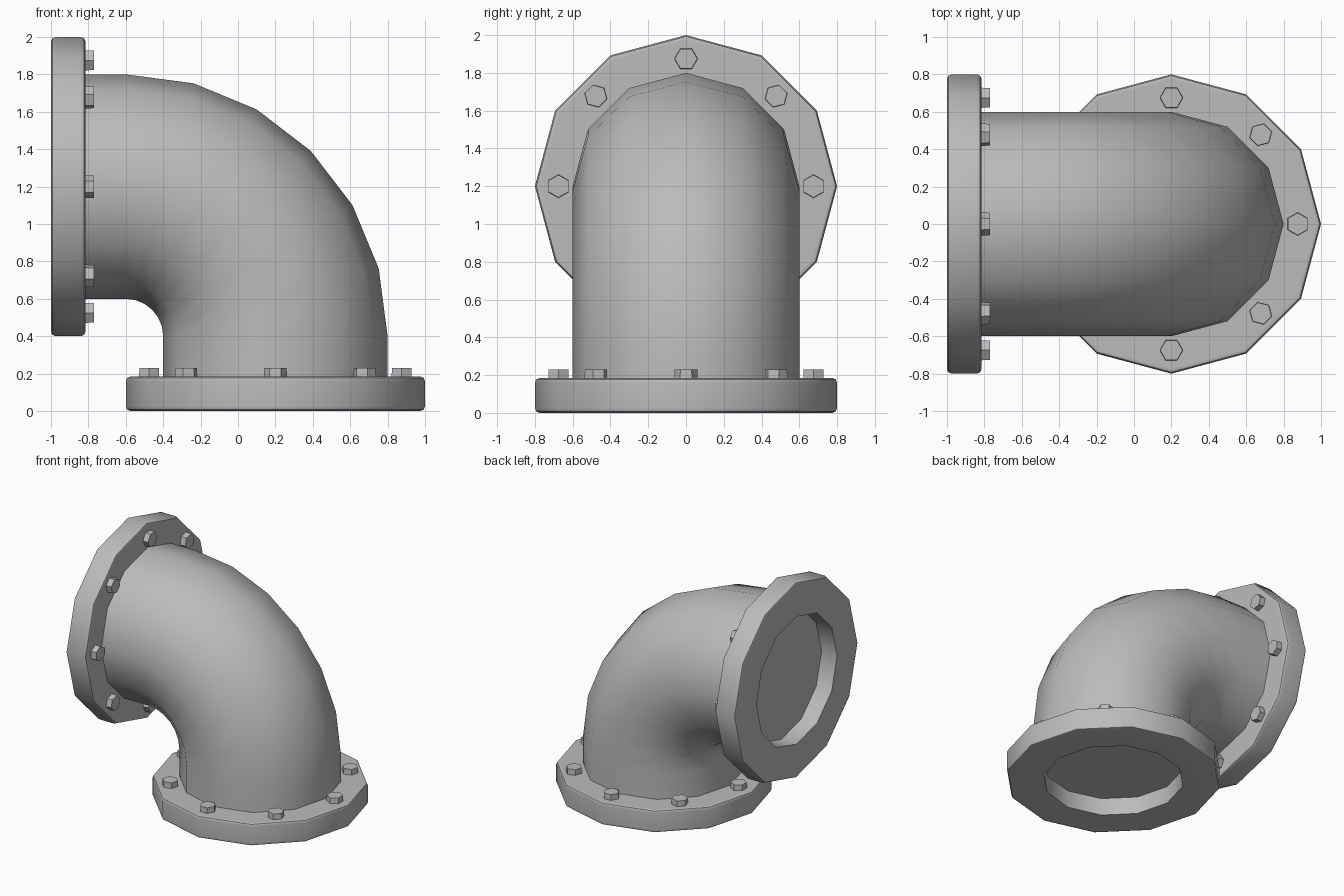
import bpy, bmesh
from math import cos, sin, pi, radians
from mathutils import Matrix, Vector

if "Cube" in bpy.data.objects:
    bpy.data.objects.remove(bpy.data.objects["Cube"])

SIDES = 12
PIPE_R, FLANGE_R, HOLE_R = 0.6, 0.8, 0.52
FLANGE_T, RECESS = 0.185, 0.14
BOLT_CIRCLE, BOLT_R, BOLT_H = 0.675, 0.063, 0.045

metal = bpy.data.materials.new("grey metal")
metal.use_nodes = True
metal.diffuse_color = (0.5, 0.5, 0.5, 1)
metal.node_tree.nodes["Principled BSDF"].inputs["Base Color"].default_value = (0.5, 0.5, 0.5, 1)


def finish(bm, name, matrix=Matrix()):
    """Turn a bmesh into a smooth object with sharp corners kept."""
    bmesh.ops.recalc_face_normals(bm, faces=bm.faces)
    mesh = bpy.data.meshes.new(name)
    bm.to_mesh(mesh)
    bm.free()
    mesh.shade_smooth()
    mesh.set_sharp_from_angle(angle=radians(40))
    mesh.materials.append(metal)
    obj = bpy.data.objects.new(name, mesh)
    obj.matrix_world = matrix
    bpy.context.collection.objects.link(obj)
    return obj


def ring(bm, radius, z):
    return [bm.verts.new((radius * cos(2 * pi * i / SIDES), radius * sin(2 * pi * i / SIDES), z))
            for i in range(SIDES)]


def bridge(bm, a, b):
    for i in range(len(a)):
        j = (i + 1) % len(a)
        bm.faces.new((a[i], a[j], b[j], b[i]))


def flange(name, matrix):
    """Thick disc with a rounded rim and a recessed opening underneath."""
    bm = bmesh.new()
    rings = [ring(bm, HOLE_R, RECESS), ring(bm, HOLE_R, 0),
             ring(bm, FLANGE_R, 0), ring(bm, FLANGE_R, FLANGE_T)]
    for a, b in zip(rings, rings[1:]):
        bridge(bm, a, b)
    bm.faces.new(rings[0])
    bm.faces.new(rings[-1])
    rim = [e for r in rings[2:] for e in bm.edges if all(v in r for v in e.verts)]
    bmesh.ops.bevel(bm, geom=rim, offset=0.025, segments=2, profile=0.5, affect='EDGES')
    obj = finish(bm, name, matrix)
    obj.modifiers.new("even shading", 'WEIGHTED_NORMAL').keep_sharp = True


def bolts(name, matrix):
    """Eight hexagonal bolt heads around the flange."""
    for i in range(8):
        bm = bmesh.new()
        bmesh.ops.create_cone(bm, cap_ends=True, segments=6, radius1=BOLT_R,
                              radius2=BOLT_R * 0.95, depth=BOLT_H + 0.02)
        # Turn so that two corners of the hexagon lie along the tangent
        corner = max((v.co for v in bm.verts), key=lambda c: c.y)
        on_axis = abs(corner.x) < 0.001
        bmesh.ops.rotate(bm, verts=bm.verts, cent=(0, 0, 0),
                         matrix=Matrix.Rotation(0 if on_axis else pi / 6, 3, 'Z'))
        place = (Matrix.Rotation(i * pi / 4, 4, 'Z')
                 @ Matrix.Translation((BOLT_CIRCLE, 0, FLANGE_T + BOLT_H / 2 - 0.01)))
        finish(bm, f"{name}_{i + 1}", matrix @ place)


def elbow_pipe():
    """Quarter bend with a short straight run at each end."""
    centre, bend_r, steps = Vector((-0.6, 0, 0.4)), 0.8, 6
    bm = bmesh.new()
    stations = [(0, -0.24)] + [(k * pi / 2 / steps, 0) for k in range(steps + 1)] + [(pi / 2, 0.24)]
    loops = []
    for t, shift in stations:
        out, along = Vector((cos(t), 0, sin(t))), Vector((-sin(t), 0, cos(t)))
        middle = centre + out * bend_r + along * shift
        loops.append([bm.verts.new(middle + PIPE_R * (out * cos(a) + Vector((0, sin(a), 0))))
                      for a in (2 * pi * i / SIDES for i in range(SIDES))])
    for a, b in zip(loops, loops[1:]):
        bridge(bm, a, b)
    bm.faces.new(loops[0])
    bm.faces.new(loops[-1])
    finish(bm, "elbow_pipe")


# Frames of the two pipe ends: local z points into the pipe
base = Matrix.Translation((0.2, 0, 0))
side = Matrix.Translation((-1, 0, 1.2)) @ Matrix(((0, 0, 1, 0), (0, -1, 0, 0), (1, 0, 0, 0), (0, 0, 0, 1)))

elbow_pipe()
for label, frame in (("base", base), ("side", side)):
    flange(f"{label}_flange", frame)
    bolts(f"{label}_bolt", frame)
